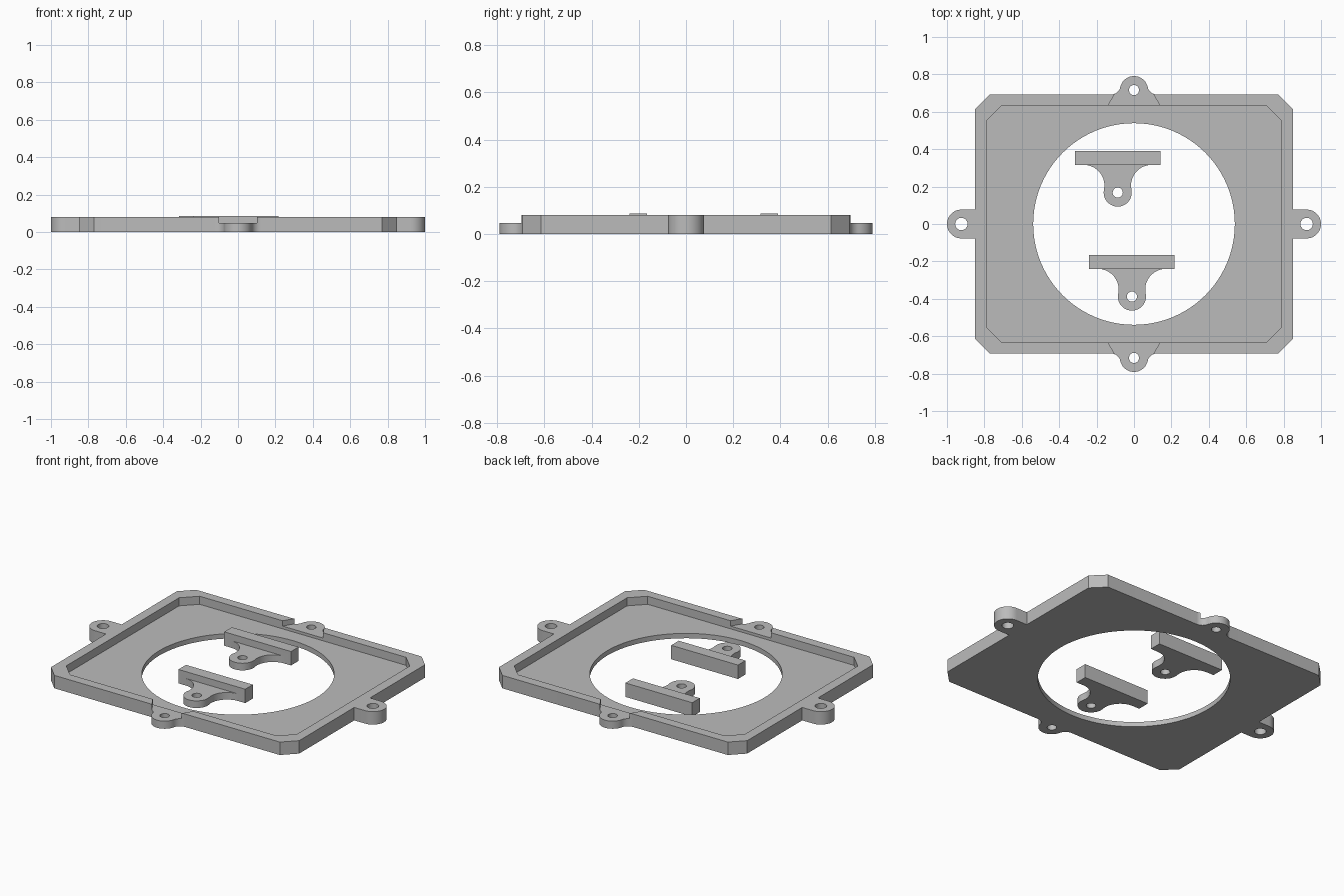
import bpy, bmesh
from math import cos, sin, pi, sqrt, atan2, radians

if "Cube" in bpy.data.objects:
    bpy.data.objects.remove(bpy.data.objects["Cube"])

grey = bpy.data.materials.new("plain grey")
grey.diffuse_color = (0.5, 0.5, 0.5, 1)
grey.use_nodes = True
grey.node_tree.nodes["Principled BSDF"].inputs["Base Color"].default_value = grey.diffuse_color


def prism(name, pts, z0, z1):
    """Extrude a flat outline from z0 to z1."""
    bm = bmesh.new()
    face = bm.faces.new([bm.verts.new((x, y, z0)) for x, y in pts])
    top = bmesh.ops.extrude_face_region(bm, geom=[face])["geom"]
    for v in top:
        if isinstance(v, bmesh.types.BMVert):
            v.co.z = z1
    bmesh.ops.recalc_face_normals(bm, faces=bm.faces[:])
    mesh = bpy.data.meshes.new(name)
    bm.to_mesh(mesh)
    bm.free()
    mesh.materials.append(grey)
    ob = bpy.data.objects.new(name, mesh)
    bpy.context.collection.objects.link(ob)
    return ob


def arc(cx, cy, r, a0, a1, n=12):
    return [(cx + r * cos(a0 + (a1 - a0) * i / n),
             cy + r * sin(a0 + (a1 - a0) * i / n)) for i in range(n + 1)]


def circle(cx, cy, r, n=32):
    return arc(cx, cy, r, 0, 2 * pi, n)[:-1]


def octagon(x, y, c):
    return [(x, c - y), (x, y - c), (x - c, y), (c - x, y),
            (-x, y - c), (-x, c - y), (c - x, -y), (x - c, -y)]


def boolean(ob, tool, op='DIFFERENCE'):
    m = ob.modifiers.new(op.lower(), 'BOOLEAN')
    m.operation, m.object, m.solver = op, tool, 'EXACT'
    bpy.context.view_layer.objects.active = ob
    bpy.ops.object.modifier_apply(modifier=m.name)
    bpy.data.objects.remove(tool)


def finish(ob):
    bpy.ops.object.select_all(action='DESELECT')
    ob.select_set(True)
    bpy.context.view_layer.objects.active = ob
    bpy.ops.object.shade_smooth_by_angle(angle=radians(30))


def filleted_lug(base, cy, r, f):
    """Half outline of a lug pointing +y, blended into the line y = base."""
    fy = base + f
    fx = sqrt((r + f) ** 2 - (fy - cy) ** 2)
    a = atan2(fy - cy, fx)
    return (arc(fx, fy, f, -pi / 2, a - pi, 10)
            + arc(0, cy, r, a, pi / 2, 14)[1:])


# Frame outline: one quarter, mirrored to all four
X, Y, C = 0.849, 0.6925, 0.078
LUG_Y, LUG_X = 0.716, 0.923
quarter = (arc(LUG_X, 0, 0.077, 0, pi / 2) + [(X, 0.077), (X, Y - C), (X - C, Y)]
           + filleted_lug(Y, LUG_Y, 0.075, 0.05))
half = quarter + [(-x, y) for x, y in quarter[-2::-1]]
outline = half + [(x, -y) for x, y in half[-2:0:-1]]
frame = prism("frame", outline, 0, 0.08)

# Recess, large round opening
boolean(frame, prism("recess_cutter", octagon(0.789, 0.634, 0.083), 0.03, 0.2))
boolean(frame, prism("opening_cutter", circle(0, 0, 0.539, 96), -0.1, 0.2))

# Flared slots in the rim above the end lugs, and screw holes
for s in (1, -1):
    right = [(0.139, 0.6), (0.139, 0.634), (0.081, 0.73), (0.081, 0.9)]
    slot = [(x, s * y) for x, y in right + [(-x, y) for x, y in right[::-1]]]
    boolean(frame, prism("slot_cutter", slot, 0.047, 0.2))
    boolean(frame, prism("end_hole_cutter", circle(0, s * LUG_Y, 0.027), -0.1, 0.2))
    boolean(frame, prism("side_hole_cutter", circle(s * LUG_X, 0, 0.033), -0.1, 0.2))
finish(frame)


# Loose clips: a tall bar with a thin filleted lug pointing to the front
def clip(name, cx, cy):
    side = [(0.2285, 0.222), (0.2285, 0.148)]
    bar = prism(name, [(cx + x, cy + y) for x, y in
                       side + [(-x, y) for x, y in side[::-1]]], 0, 0.086)
    lug = filleted_lug(-0.148, 0, 0.075, 0.11)
    lug = [(0.181, -0.18)] + lug
    lug = lug + [(-x, y) for x, y in lug[-2::-1]]
    boolean(bar, prism("lug_tool", [(cx + x, cy - y) for x, y in lug], 0, 0.044), 'UNION')
    boolean(bar, prism("clip_hole_cutter", circle(cx, cy, 0.027), -0.1, 0.2))
    finish(bar)


clip("back_clip", -0.087, 0.168)
clip("front_clip", -0.011, -0.388)
